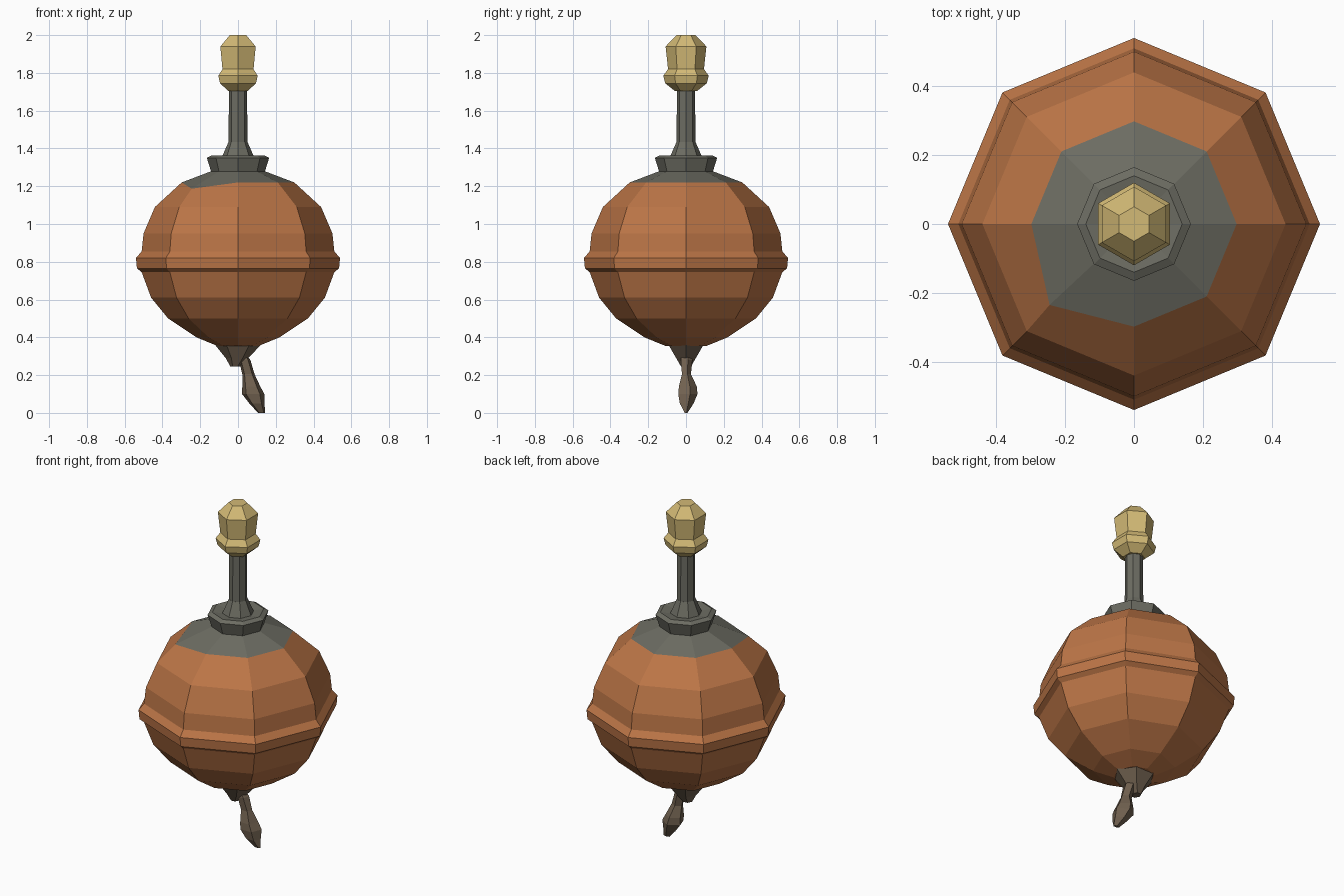
import bpy, bmesh, math
from mathutils import Vector

if "Cube" in bpy.data.objects:
    bpy.data.objects.remove(bpy.data.objects["Cube"])


def material(name, rgb):
    m = bpy.data.materials.new(name)
    m.diffuse_color = (*rgb, 1)
    m.use_nodes = True
    m.node_tree.nodes["Principled BSDF"].inputs["Base Color"].default_value = m.diffuse_color
    return m


copper = material("copper", (0.50, 0.178, 0.062))
iron = material("dark iron", (0.15, 0.15, 0.122))
gold = material("pale gold", (0.65, 0.49, 0.18))
brown = material("grey brown", (0.165, 0.12, 0.08))


def loft(name, rings, sides, mats, turn=0.0, rule=None):
    """Join rings of (x, y, z, rx, ry) into a closed faceted solid."""
    bm = bmesh.new()
    loops = []
    for x, y, z, rx, ry in rings:
        angles = [turn + 2 * math.pi * i / sides for i in range(sides)]
        loops.append([bm.verts.new((x + rx * math.cos(a), y + ry * math.sin(a), z))
                      for a in angles])
    for low, high in zip(loops, loops[1:]):
        for i in range(sides):
            j = (i + 1) % sides
            bm.faces.new((low[i], low[j], high[j], high[i]))
    bm.faces.new(loops[0][::-1])
    bm.faces.new(loops[-1])
    bmesh.ops.recalc_face_normals(bm, faces=bm.faces)
    if rule:
        for f in bm.faces:
            f.material_index = rule(f.calc_center_median())
    me = bpy.data.meshes.new(name)
    bm.to_mesh(me)
    bm.free()
    for m in mats:
        me.materials.append(m)
    ob = bpy.data.objects.new(name, me)
    bpy.context.collection.objects.link(ob)
    return ob


def lathe(name, profile, sides, mats, turn=0.0, rule=None):
    return loft(name, [(0, 0, z, r, r) for r, z in profile], sides, mats, turn, rule)


# Octagonal vessel with raised belt and iron shoulder
body = lathe("vessel_body", [
    (0.11, 0.355), (0.22, 0.40), (0.37, 0.50), (0.46, 0.61), (0.51, 0.745),
    (0.535, 0.765), (0.54, 0.82), (0.51, 0.855), (0.50, 0.95),
    (0.44, 1.09), (0.298, 1.22), (0.14, 1.28)], 8, [copper, iron],
    rule=lambda c: 1 if c.z > 1.22 else 0)

# Dented corner of the shoulder
for v in body.data.vertices:
    if (v.co - Vector((-0.211, -0.211, 1.22))).length < 0.02:
        v.co = (-0.245, -0.235, 1.187)

# Neck collar and stem
lathe("neck_collar", [(0.14, 1.27), (0.165, 1.35), (0.14, 1.363),
                      (0.085, 1.355), (0.05, 1.435)], 8, [iron])
lathe("neck_stem", [(0.05, 1.42), (0.048, 1.73)], 8, [iron])

# Hexagonal stopper
lathe("stopper", [(0.06, 1.705), (0.11, 1.745), (0.12, 1.785), (0.095, 1.82),
                  (0.108, 1.94), (0.05, 2.0)], 6, [gold], turn=math.pi / 2)

# Tapered foot under the vessel
loft("foot_socket", [(-0.015, 0, 0.245, 0.025, 0.03), (-0.005, 0, 0.29, 0.06, 0.06),
                     (0, 0, 0.365, 0.125, 0.11)], 6, [brown])

# Crooked spout ending in a knobbly tip
loft("crooked_tip", [
    (0.125, 0, 0.0, 0.02, 0.008), (0.10, 0, 0.05, 0.042, 0.04),
    (0.08, 0.005, 0.10, 0.062, 0.056), (0.07, 0.005, 0.14, 0.05, 0.052),
    (0.055, 0, 0.205, 0.034, 0.026), (0.035, 0, 0.28, 0.032, 0.034),
    (0.015, 0, 0.32, 0.02, 0.025)], 5, [brown], turn=0.3)
